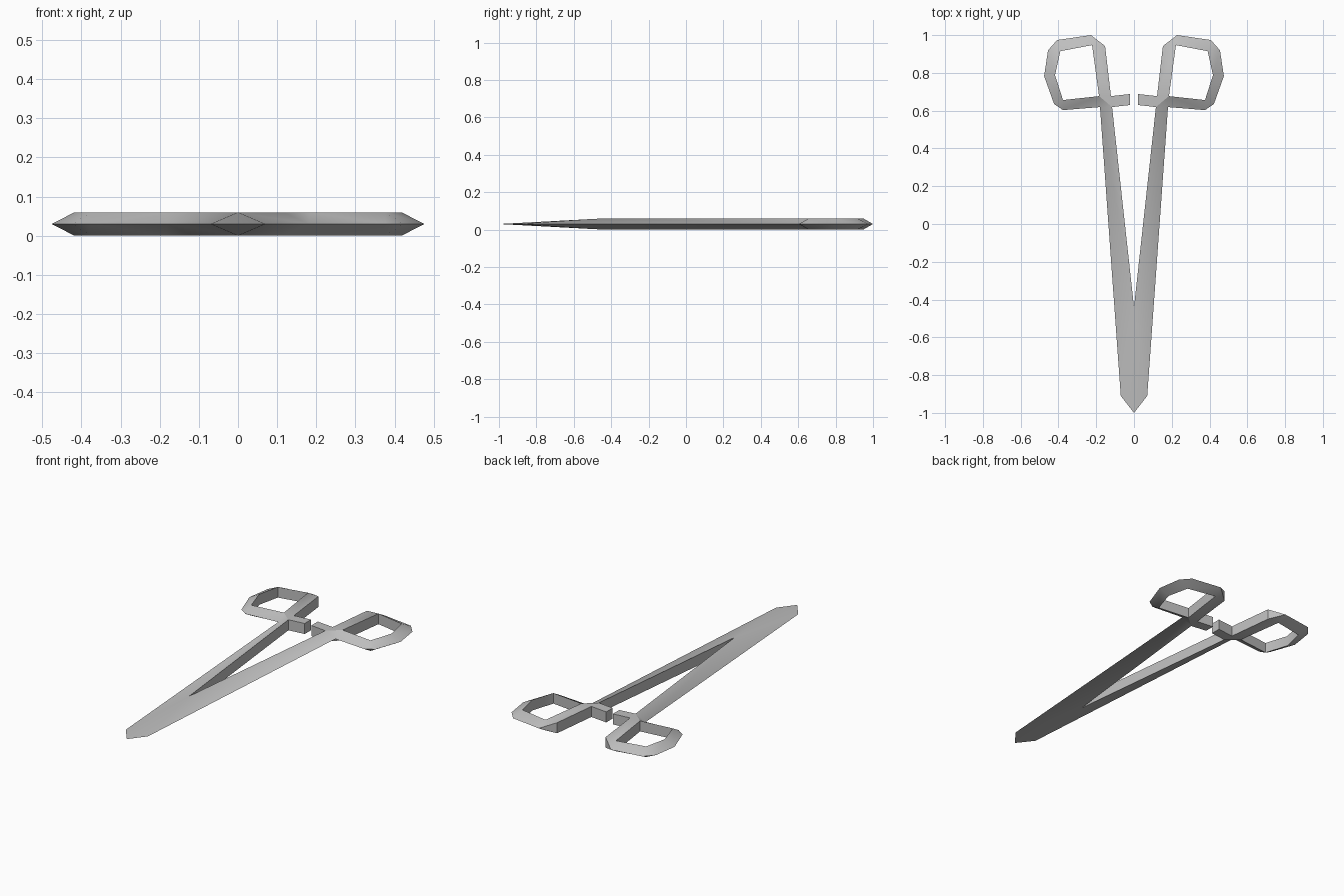
import bpy
import bmesh
import math

cube = bpy.data.objects.get("Cube")
if cube:
    bpy.data.objects.remove(cube)

HALF = 0.03  # half of the plate thickness

# Plain steel
steel = bpy.data.materials.new("steel_grey")
steel.use_nodes = True
colour = (0.52, 0.52, 0.52, 1)
steel.diffuse_color = colour
steel.node_tree.nodes["Principled BSDF"].inputs["Base Color"].default_value = colour

# Full-thickness points: crotch, arm inner edge, stub end, finger hole
thick = {
    "crotch": (0, -.44), "root_low": (.116, .619), "root_high": (.122, .677),
    "arm_end": (.153, .942), "stub_low": (.021, .63), "stub_high": (.021, .688),
    "h1": (.185, .677), "h2": (.376, .656), "h3": (.418, .788),
    "h4": (.39, .915), "h5": (.222, .947),
}
# Knife-edge points along the outside rim
thin = {
    "tip": (0, -1), "shoulder": (.07, -.91), "elbow": (.18, .619),
    "r1": (.228, 1), "r2": (.407, .974), "r3": (.455, .92),
    "r4": (.476, .783), "r5": (.423, .635), "r6": (.376, .603),
}
patches = [
    "tip shoulder crotch",                      # blade nose
    "crotch shoulder elbow root_low",           # long arm
    "root_low elbow h1", "root_low h1 root_high",
    "root_high h1 h5 arm_end",                  # arm beside the finger hole
    "arm_end h5 r1",
    "r1 h5 h4 r2", "r2 h4 r3", "r3 h4 h3 r4",   # finger ring
    "r4 h3 h2 r5", "r5 h2 r6", "r6 h2 h1 elbow",
    "stub_low root_low root_high stub_high",    # locking stub
]

bm = bmesh.new()
verts = {n: bm.verts.new((*p, HALF)) for n, p in thick.items()}
verts.update({n: bm.verts.new((*p, 0)) for n, p in thin.items()})
for patch in patches:
    bm.faces.new([verts[n] for n in patch.split()])

# Drop upright walls from every open edge that is above the middle plane
rim = [e for e in bm.edges if e.is_boundary
       and max(v.co.z for v in e.verts) > 0
       and max(v.co.x for v in e.verts) > 0]
lowered = {}
for edge in rim:
    for v in edge.verts:
        if v not in lowered:
            lowered[v] = bm.verts.new((v.co.x, v.co.y, 0)) if v.co.z > 0 else v
for edge in rim:
    a, b = edge.verts
    loop = [a, b, lowered[b], lowered[a]]
    bm.faces.new(list(dict.fromkeys(loop)))

bmesh.ops.recalc_face_normals(bm, faces=bm.faces[:])
bm.faces.ensure_lookup_table()
if bm.faces[0].normal.z < 0:
    bmesh.ops.reverse_faces(bm, faces=bm.faces[:])

mesh = bpy.data.meshes.new("clamp_frame")
bm.to_mesh(mesh)
bm.free()
mesh.materials.append(steel)
frame = bpy.data.objects.new("clamp_frame", mesh)
bpy.context.collection.objects.link(frame)
frame.location.z = HALF

# Mirror to the other arm and to the underside
mirror = frame.modifiers.new("mirror", "MIRROR")
mirror.use_axis = (True, False, True)
mirror.merge_threshold = 0.0005
bpy.ops.object.select_all(action="DESELECT")
frame.select_set(True)
bpy.context.view_layer.objects.active = frame
bpy.ops.object.modifier_apply(modifier=mirror.name)
bpy.ops.object.shade_smooth_by_angle(angle=math.radians(35))
